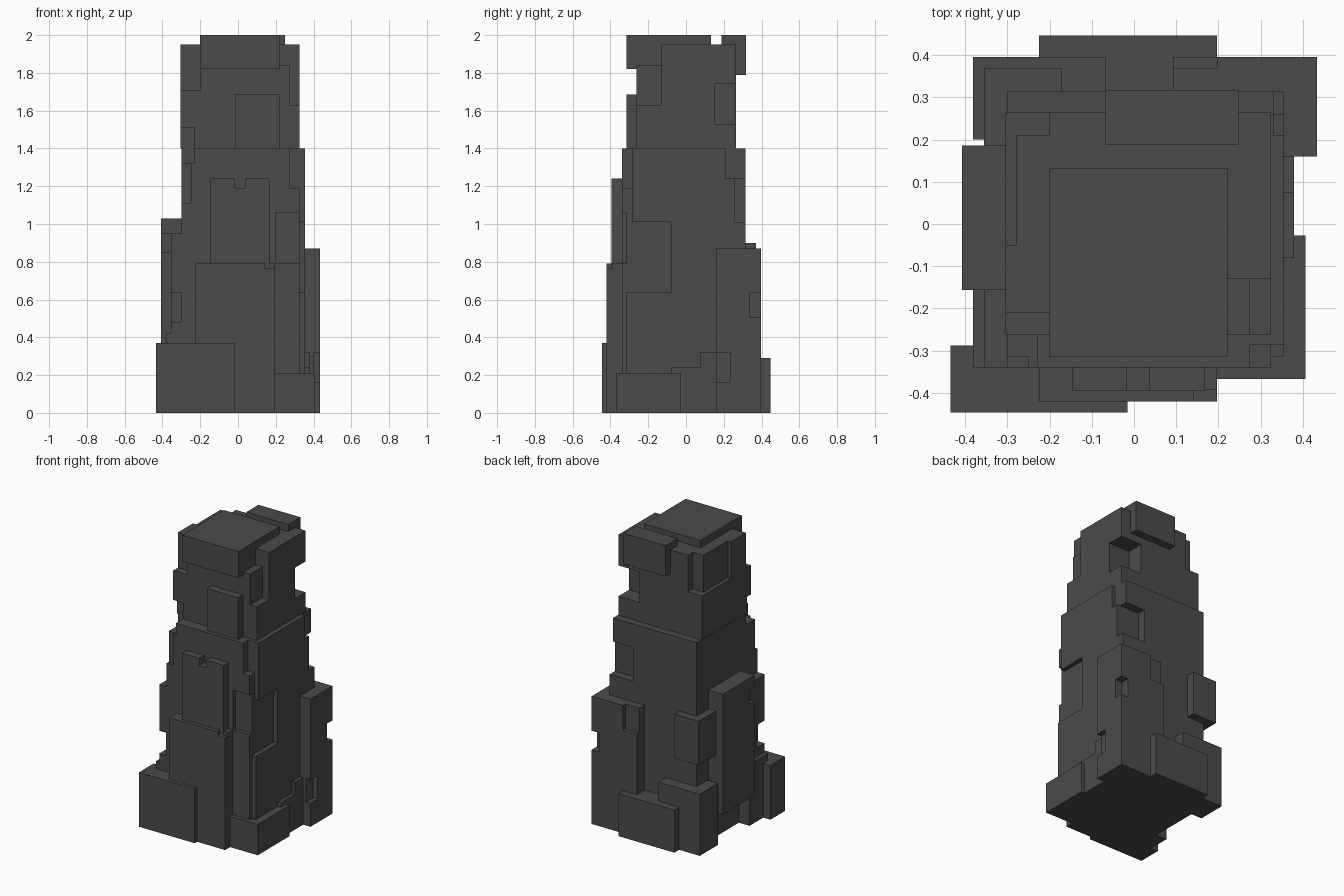
import bpy, bmesh

if "Cube" in bpy.data.objects:
    bpy.data.objects.remove(bpy.data.objects["Cube"])

stone = bpy.data.materials.new("dark_stone")
stone.diffuse_color = (0.07, 0.07, 0.07, 1)
stone.use_nodes = True
stone.node_tree.nodes["Principled BSDF"].inputs["Base Color"].default_value = stone.diffuse_color
BIG = 5.0


def block(name, x, y, z, cuts=()):
    """Axis-aligned block with box-shaped chips removed (cuts are x, y, z ranges)."""
    size = (x, y, z)
    g = []
    for a in range(3):
        lo, hi = size[a]
        vals = {lo, hi} | {v for c in cuts for v in c[a] if lo < v < hi}
        g.append(sorted(vals))
    n = [len(v) - 1 for v in g]

    def solid(i):
        if any(i[a] < 0 or i[a] >= n[a] for a in range(3)):
            return False
        m = [(g[a][i[a]] + g[a][i[a] + 1]) / 2 for a in range(3)]
        return not any(all(c[a][0] < m[a] < c[a][1] for a in range(3)) for c in cuts)

    bm = bmesh.new()
    verts = {}

    def vert(k):
        if k not in verts:
            verts[k] = bm.verts.new([g[a][k[a]] for a in range(3)])
        return verts[k]

    for i in [(p, q, r) for p in range(n[0]) for q in range(n[1]) for r in range(n[2])]:
        if not solid(i):
            continue
        for a in range(3):
            b, c = (a + 1) % 3, (a + 2) % 3
            for s in (0, 1):
                j = list(i)
                j[a] += 2 * s - 1
                if solid(j):
                    continue
                loop = []
                for db, dc in ((0, 0), (1, 0), (1, 1), (0, 1)):
                    k = list(i)
                    k[a] += s
                    k[b] += db
                    k[c] += dc
                    loop.append(vert(tuple(k)))
                bm.faces.new(loop if s else loop[::-1])
    me = bpy.data.meshes.new(name)
    bm.to_mesh(me)
    bm.free()
    me.materials.append(stone)
    ob = bpy.data.objects.new(name, me)
    bpy.context.collection.objects.link(ob)
    return ob


# Main shaft, with chipped corners and a shallow hollow on the right
block("lower_shaft", (-.30, .355), (-.34, .315), (0, 1.4), [
    ((.275, BIG), (-BIG, -.285), (1.19, BIG)),
    ((.325, BIG), (-BIG, -.285), (1.0, 1.19)),
    ((.20, BIG), (-BIG, -.315), (.79, 1.06)),
    ((.325, BIG), (-BIG, -.315), (.21, .79)),
    ((.325, BIG), (-.315, -.08), (.64, 1.01)),
    ((.33, BIG), (.21, BIG), (1.24, BIG)),
    ((.18, BIG), (.26, BIG), (1.01, 1.24)),
    ((-BIG, -.25), (-BIG, -.315), (1.11, 1.4)),
    ((-BIG, -.23), (-BIG, -.22), (1.32, BIG)),
])

# Narrower upper shaft
block("upper_shaft", (-.305, .325), (-.262, .264), (1.4, 1.95), [
    ((-BIG, -.20), (-BIG, -.21), (1.71, BIG)),
    ((-BIG, -.23), (-BIG, -.22), (1.3, 1.51)),
    ((.22, BIG), (-BIG, -.13), (1.84, BIG)),
    ((.275, BIG), (-BIG, -.13), (1.63, 1.84)),
    ((-BIG, -.28), (-.05, BIG), (1.70, BIG)),
    ((-BIG, -.20), (.21, BIG), (1.70, BIG)),
    ((.165, BIG), (.15, BIG), (1.53, 1.74)),
])

# Top slabs
block("cap_slab", (-.20, .223), (-.315, .132), (1.82, 2.0))
block("back_cap_slab", (-.068, .248), (.188, .317), (1.79, 2.0))

# Front slabs
block("upper_front_slab", (-.015, .222), (-.315, -.2), (1.39, 1.685))
block("middle_front_slab", (-.147, .168), (-.394, -.3), (.78, 1.24),
      [((-.016, .037), (-BIG, BIG), (1.19, BIG))])
block("lower_front_slab", (-.225, .197), (-.42, -.3), (0, .79),
      [((.142, BIG), (-BIG, -.393), (.765, BIG))])
block("front_left_foot", (-.435, -.015), (-.446, -.288), (0, .37))

# Left slabs
block("left_slab", (-.408, -.28), (-.156, .186), (.21, 1.028),
      [((-BIG, -.355), (-BIG, -.10), (.85, .95))])
block("left_front_slab", (-.355, -.28), (-.34, -.14), (0, .95),
      [((-BIG, -.303), (-BIG, -.25), (.48, .635))])
block("left_front_step", (-.381, -.28), (-.34, -.14), (0, .42))

# Back slabs
block("back_left_slab", (-.355, -.172), (.18, .37), (.60, .90))
block("back_left_foot", (-.381, -.068), (.2, .396), (0, .42))
block("back_foot", (-.225, .197), (.3, .447), (0, .29))
block("back_right_buttress", (.092, .434), (.16, .396), (0, .87), [
    ((-BIG, .197), (.37, BIG), (.70, BIG)),
    ((.38, BIG), (.337, BIG), (.505, .635)),
    ((.40, BIG), (-BIG, .235), (.16, .32)),
])

# Right slabs
block("right_foot", (.197, .406), (-.367, -.027), (0, .21))
block("right_low_step", (.25, .379), (-.08, .235), (0, .24))
block("right_high_step", (.25, .379), (.075, .235), (.2, .322))
